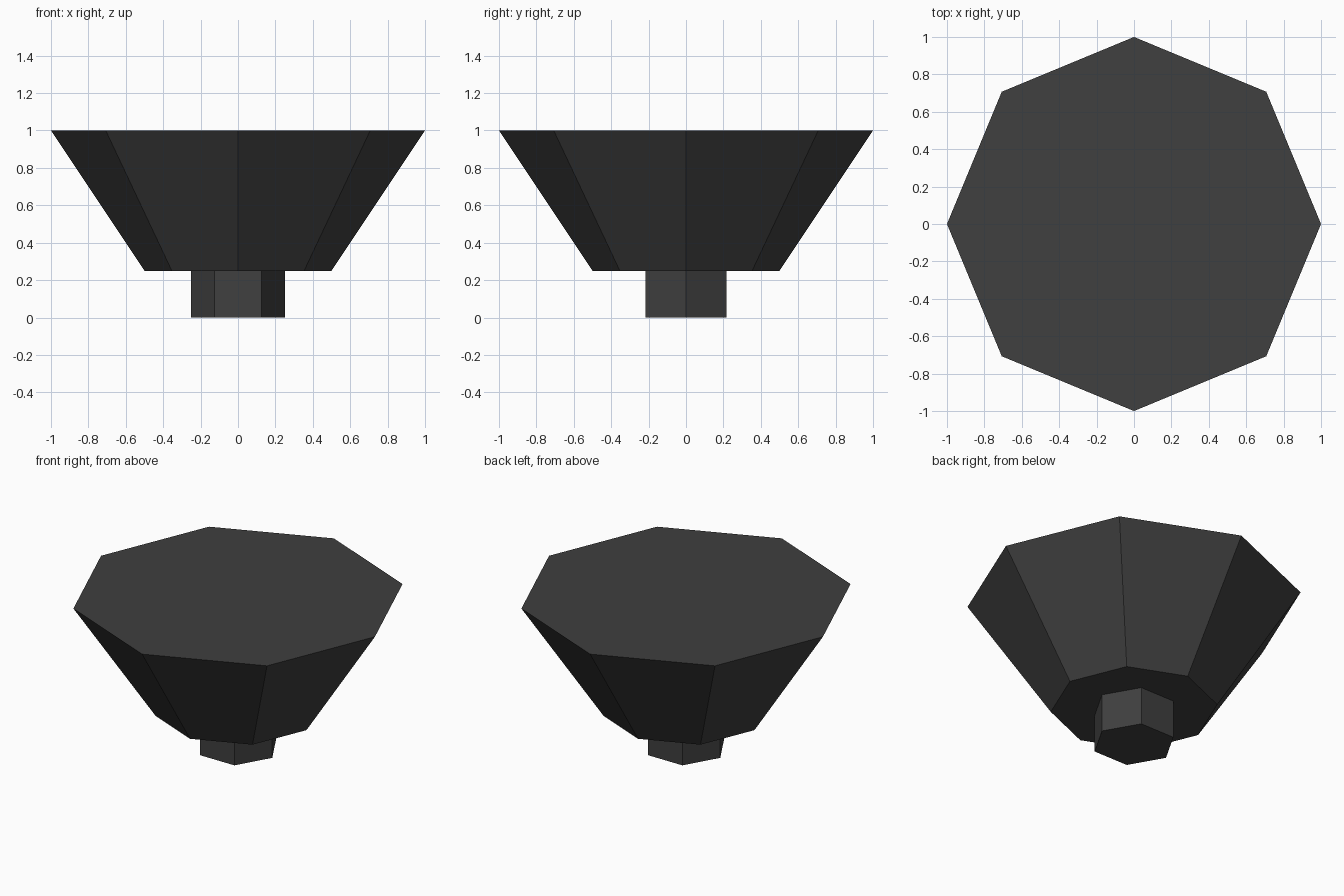
import bpy
import bmesh
from math import cos, sin, tau

default_cube = bpy.data.objects.get("Cube")
if default_cube:
    bpy.data.objects.remove(default_cube, do_unlink=True)


def make_material(name, colour):
    mat = bpy.data.materials.new(name)
    mat.use_nodes = True
    mat.diffuse_color = colour
    bsdf = mat.node_tree.nodes["Principled BSDF"]
    bsdf.inputs["Base Color"].default_value = colour
    return mat


def make_frustum(name, sides, bottom, top, mat):
    """Closed flat-sided solid between two (radius, height) rings, first corner on +x."""
    bm = bmesh.new()
    rings = []
    for radius, z in (bottom, top):
        angles = [tau * i / sides for i in range(sides)]
        rings.append([bm.verts.new((radius * cos(a), radius * sin(a), z)) for a in angles])
    low, high = rings
    bm.faces.new(low[::-1])
    bm.faces.new(high)
    for i in range(sides):
        j = (i + 1) % sides
        bm.faces.new((low[i], low[j], high[j], high[i]))
    mesh = bpy.data.meshes.new(name)
    bm.to_mesh(mesh)
    bm.free()
    mesh.materials.append(mat)
    obj = bpy.data.objects.new(name, mesh)
    bpy.context.collection.objects.link(obj)
    return obj


dark_grey = make_material("dark grey", (0.05, 0.05, 0.05, 1))

# Hexagonal stem under a flared octagonal head
make_frustum("stem", 6, (0.25, 0), (0.25, 0.25), dark_grey)
make_frustum("flared_head", 8, (0.5, 0.25), (1, 1), dark_grey)
